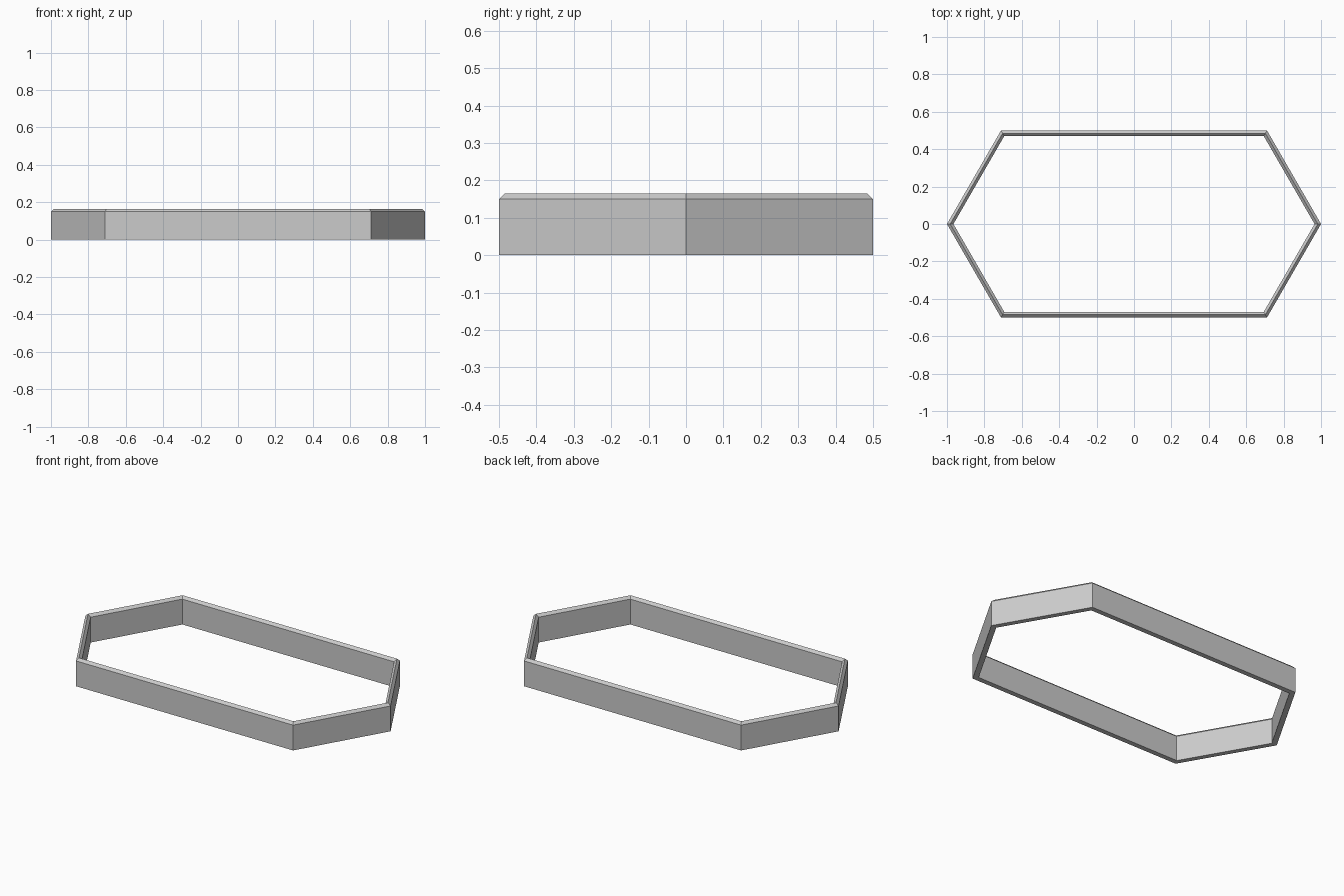
import bpy, bmesh
from math import cos, radians

cube = bpy.data.objects.get("Cube")
if cube:
    bpy.data.objects.remove(cube, do_unlink=True)

# Single flat grey
grey = bpy.data.materials.new("plain grey")
grey.use_nodes = True
colour = (0.6, 0.6, 0.6, 1)
grey.diffuse_color = colour
grey.node_tree.nodes["Principled BSDF"].inputs["Base Color"].default_value = colour

HALF_LENGTH, HALF_WIDTH = 1.0, 0.5
CORNER_X = 0.711
WALL = 0.03
SHOULDER, RIDGE = 0.15, 0.165


def hexagon(bm, inset, z):
    """Stretched hexagon, moved inward evenly on all six sides."""
    tip = HALF_LENGTH - inset / cos(radians(30))
    side = HALF_WIDTH - inset
    corner = tip - side * (HALF_LENGTH - CORNER_X) / HALF_WIDTH
    outline = [(tip, 0), (corner, side), (-corner, side),
               (-tip, 0), (-corner, -side), (corner, -side)]
    return [bm.verts.new((x, y, z)) for x, y in outline]


# Wall section: outer foot, outer shoulder, ridge, inner shoulder, inner foot
section = [(0, 0), (0, SHOULDER), (WALL / 2, RIDGE), (WALL, SHOULDER), (WALL, 0)]
bm = bmesh.new()
loops = [hexagon(bm, inset, z) for inset, z in section]
for a, b in zip(loops, loops[1:] + loops[:1]):
    for i in range(6):
        j = (i + 1) % 6
        bm.faces.new((a[i], a[j], b[j], b[i]))
bmesh.ops.recalc_face_normals(bm, faces=bm.faces)

mesh = bpy.data.meshes.new("hexagonal_frame")
bm.to_mesh(mesh)
bm.free()
mesh.materials.append(grey)
frame = bpy.data.objects.new("hexagonal_frame", mesh)
bpy.context.collection.objects.link(frame)
